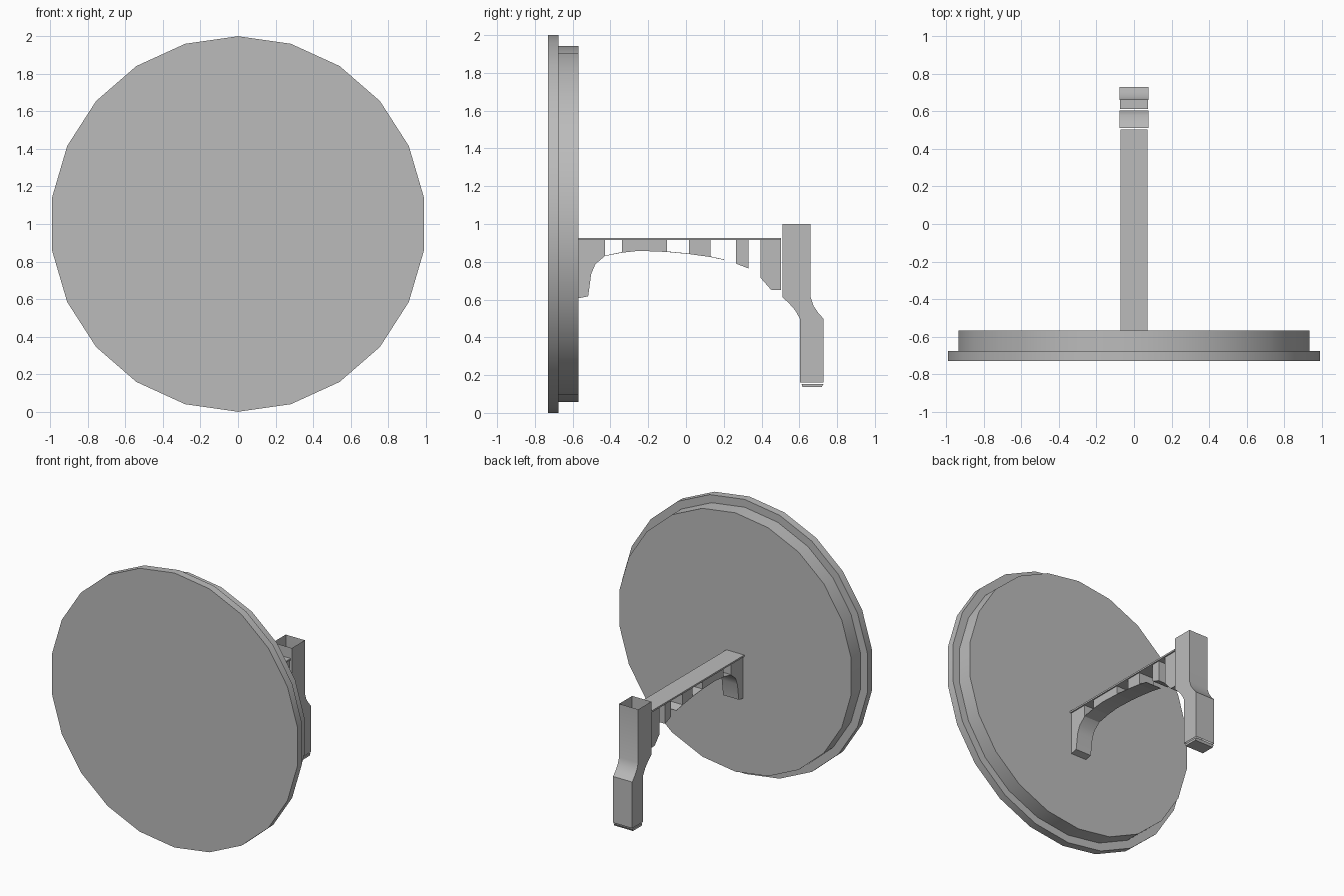
import bpy
import bmesh
import math

cube = bpy.data.objects.get("Cube")
if cube:
    bpy.data.objects.remove(cube, do_unlink=True)

grey = bpy.data.materials.new("plain grey")
grey.use_nodes = True
colour = (0.5, 0.5, 0.5, 1)
grey.diffuse_color = colour
grey.node_tree.nodes["Principled BSDF"].inputs["Base Color"].default_value = colour


def finish(bm, name, smooth=True):
    """Turn a bmesh into a named object with outward normals."""
    bmesh.ops.recalc_face_normals(bm, faces=bm.faces)
    mesh = bpy.data.meshes.new(name)
    bm.to_mesh(mesh)
    bm.free()
    mesh.materials.append(grey)
    obj = bpy.data.objects.new(name, mesh)
    bpy.context.collection.objects.link(obj)
    if smooth:
        bpy.ops.object.select_all(action="DESELECT")
        obj.select_set(True)
        bpy.context.view_layer.objects.active = obj
        bpy.ops.object.shade_smooth_by_angle(angle=math.radians(30))
    return obj


def disc(name, radius, y0, y1, sides=22):
    """Upright disc facing the front, with a corner at the very top."""
    bm = bmesh.new()
    rings = []
    for y in (y0, y1):
        ring = []
        for i in range(sides):
            a = math.tau * i / sides
            ring.append(bm.verts.new((radius * math.sin(a), y, 1 + radius * math.cos(a))))
        rings.append(ring)
        bm.faces.new(ring)
    for i in range(sides):
        j = (i + 1) % sides
        bm.faces.new((rings[0][i], rings[0][j], rings[1][j], rings[1][i]))
    finish(bm, name)


def extrude_profile(name, points, half_width):
    """Side profile of (y, z) points, drawn out across x."""
    bm = bmesh.new()
    sides = [[bm.verts.new((x, y, z)) for y, z in points] for x in (-half_width, half_width)]
    for side in sides:
        bm.faces.new(side)
    for i in range(len(points)):
        j = (i + 1) % len(points)
        bm.faces.new((sides[0][i], sides[0][j], sides[1][j], sides[1][i]))
    finish(bm, name)


def loft(name, sections, half_width, capped=False):
    """Rectangular tube through sections of (front y, back y, front z, back z)."""
    bm = bmesh.new()
    rings = []
    for y0, y1, z0, z1 in sections:
        corners = ((-1, y0, z0), (1, y0, z0), (1, y1, z1), (-1, y1, z1))
        rings.append([bm.verts.new((s * half_width, y, z)) for s, y, z in corners])
    for a, b in zip(rings, rings[1:]):
        for i in range(4):
            j = (i + 1) % 4
            bm.faces.new((a[i], a[j], b[j], b[i]))
    if capped:
        bm.faces.new(rings[0])
        bm.faces.new(rings[-1])
    finish(bm, name)


# Round front panel with its smaller backing disc
disc("front_disc", 1.0, -0.73, -0.675)
disc("backing_disc", 0.943, -0.675, -0.568)

# Flat shelf of the arm
extrude_profile("arm_plate", [(-0.568, 0.914), (0.503, 0.914), (0.503, 0.926), (-0.568, 0.926)], 0.072)

# Arched underside of the arm, split into hanging blocks
arch = [(-0.568, 0.607), (-0.518, 0.617), (-0.502, 0.735), (-0.48, 0.787), (-0.43, 0.83),
        (-0.34, 0.848), (-0.25, 0.858), (-0.1, 0.852), (0.015, 0.841), (0.13, 0.825),
        (0.2, 0.81), (0.265, 0.79), (0.33, 0.765), (0.395, 0.715), (0.45, 0.652), (0.503, 0.65)]
blocks = {"wall_bracket": (-0.568, -0.43), "long_block": (-0.34, -0.1), "middle_block": (0.015, 0.13),
          "short_block": (0.265, 0.33), "post_bracket": (0.395, 0.503)}
for name, (start, end) in blocks.items():
    under = [p for p in arch if start <= p[0] <= end]
    extrude_profile(name, under + [(end, 0.914), (start, 0.914)], 0.063)

# Thin skin that carries the arch across the narrow gaps
for name, start, end in (("front_skin", -0.43, -0.34), ("middle_skin", -0.1, 0.015), ("back_skin", 0.13, 0.2)):
    under = [p for p in arch if start <= p[0] <= end]
    extrude_profile(name, under + [(y, z + 0.003) for y, z in reversed(under)], 0.063)

# Hollow post: open box on top, cranked neck, narrower foot
loft("post", [(0.51, 0.66, 1.0, 1.0), (0.51, 0.66, 0.612, 0.612), (0.543, 0.676, 0.583, 0.565),
              (0.578, 0.7, 0.543, 0.53), (0.604, 0.729, 0.497, 0.497), (0.604, 0.729, 0.16, 0.16)], 0.077)

# Loose cap just below the foot
loft("foot_cap", [(0.612, 0.727, 0.152, 0.152), (0.617, 0.718, 0.136, 0.136)], 0.075, capped=True)
